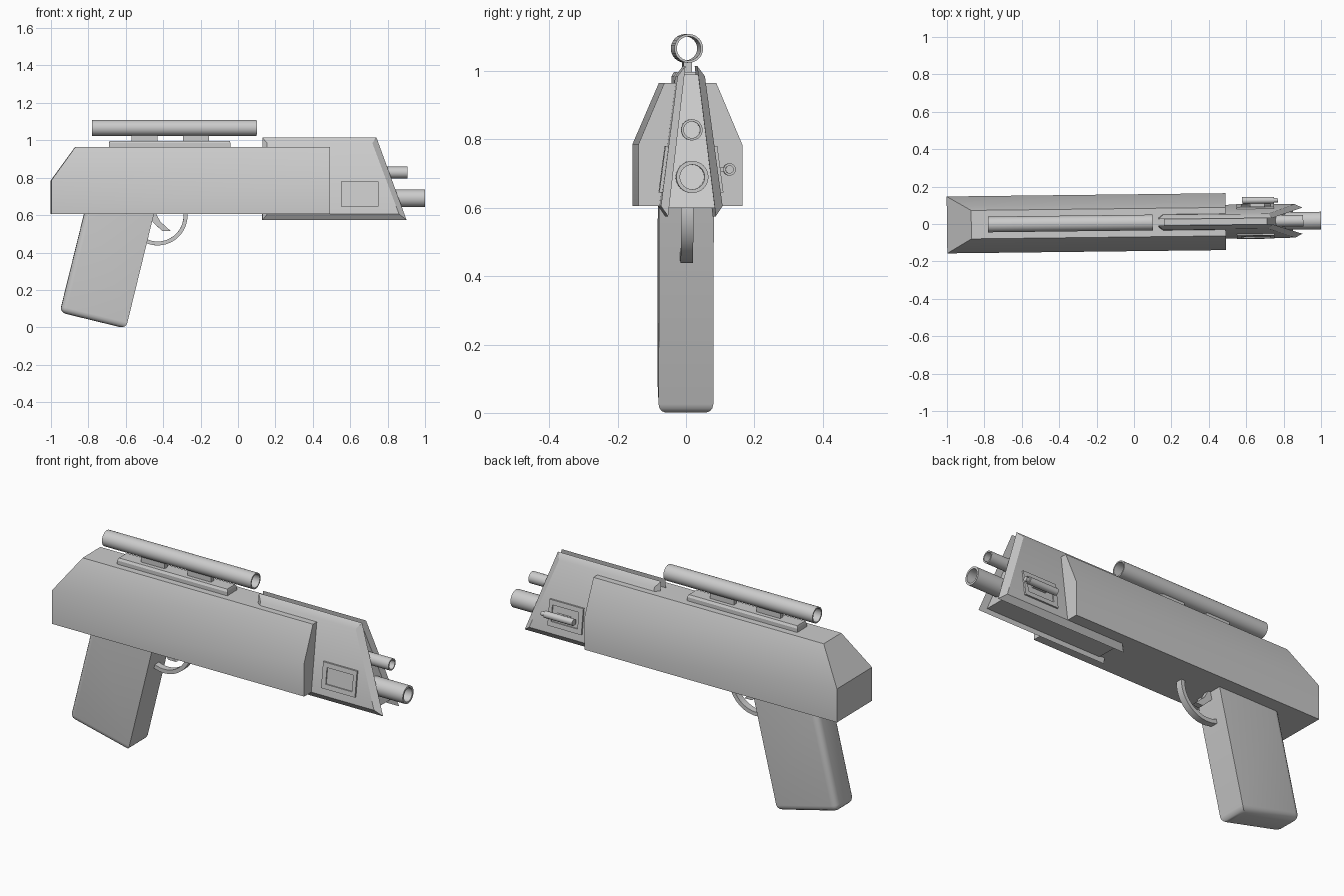
import bpy, bmesh, math
from mathutils import Matrix

if "Cube" in bpy.data.objects:
    bpy.data.objects.remove(bpy.data.objects["Cube"])

# The whole model sits slightly yawed on the grid
YAW = Matrix.Translation((0, 0.0068, 0)) @ Matrix.Rotation(0.0118, 4, 'Z')


def loft(name, loops, closed=False, bevel=None):
    """Skin a list of equal-length point loops; cap the ends unless closed."""
    bm = bmesh.new()
    rows = [[bm.verts.new(p) for p in loop] for loop in loops]
    n = len(rows[0])
    pairs = list(zip(rows, rows[1:])) + ([(rows[-1], rows[0])] if closed else [])
    for a, b in pairs:
        for i in range(n):
            j = (i + 1) % n
            bm.faces.new((a[i], a[j], b[j], b[i]))
    if not closed:
        bm.faces.new(rows[0])
        bm.faces.new(rows[-1])
    if bevel:
        pick, width, segs = bevel
        bmesh.ops.bevel(bm, geom=[e for e in bm.edges if pick(e)], offset=width,
                        segments=segs, profile=0.5, affect='EDGES')
    bmesh.ops.recalc_face_normals(bm, faces=bm.faces)
    bm.transform(YAW)
    me = bpy.data.meshes.new(name)
    bm.to_mesh(me)
    bm.free()
    me.shade_smooth()
    me.set_sharp_from_angle(angle=math.radians(30))
    ob = bpy.data.objects.new(name, me)
    bpy.context.collection.objects.link(ob)
    return ob


def rect(x0, x1, w, z):
    return [(x0, -w, z), (x1, -w, z), (x1, w, z), (x0, w, z)]


def slab(name, profile, w, bevel=None):
    """Extrude an xz profile symmetrically across y."""
    return loft(name, [[(x, y, z) for x, z in profile] for y in (-w, w)], bevel=bevel)


def ring(x, y, z, r, n=32):
    return [(x, y + r * math.cos(2 * math.pi * i / n), z + r * math.sin(2 * math.pi * i / n))
            for i in range(n)]


def tube(name, x0, x1, z, r, ri):
    loft(name, [ring(x0, 0, z, r), ring(x1, 0, z, r), ring(x1, 0, z, ri), ring(x0, 0, z, ri)],
         closed=True)


# Main receiver: straight lower sides, tapering upper half, sloped rear
loft("receiver", [rect(-1, .49, .152, .605), rect(-1, .49, .152, .785),
                  rect(-.87, .49, .076, .965)])

# Front core between the side plates
loft("front_core", [rect(.16, .85, .067, .6), rect(.16, .71, .021, .99)])

# Chamfered side plates and their framed panels, mirrored left and right
outer = [(.13, .575), (.90, .575), (.74, 1.015), (.13, 1.015)]
inner = [(.155, .605), (.86, .605), (.718, .985), (.155, .985)]


def y_in(z):
    return .017 + .12 * (1.015 - z)


def y_out(z, d=0):
    return .04 + .132 * (.985 - z) + d


def panel_loop(s, x0, x1, z0, z1, d):
    return [(x, s * y_out(z, d), z) for x, z in ((x0, z0), (x1, z0), (x1, z1), (x0, z1))]


for s, side in ((-1, "right"), (1, "left")):
    loft(side + "_plate", [[(x, s * y_in(z), z) for x, z in outer],
                           [(x, s * y_out(z), z) for x, z in inner]])
    big, small = (.55, .75, .645, .78), (.575, .73, .67, .755)
    loft(side + "_panel", [panel_loop(s, *big, -.008), panel_loop(s, *big, .009),
                           panel_loop(s, *small, .009), panel_loop(s, *small, .003)])

# Small charging rod on the left panel
loft("side_rod", [ring(.58, .112, .712, .018, 20), ring(.75, .112, .712, .018, 20),
                  ring(.75, .112, .712, .012, 20), ring(.77, .112, .712, .012, 20)])
loft("rod_bracket", [[(x, y, z) for x, y in ((.62, .07), (.70, .07), (.70, .108), (.62, .108))]
                     for z in (.705, .719)])

# Twin hollow barrels
tube("lower_barrel", .76, 1.0, .69, .047, .036)
tube("upper_barrel", .72, .905, .828, .031, .024)

# Sight tube, rail and mounts
tube("sight_tube", -.78, .10, 1.066, .042, .035)
loft("sight_rail", [rect(-.69, -.04, .041, .955), rect(-.69, -.04, .041, .985),
                    rect(-.685, -.045, .034, .997)])
for i, x in enumerate((-.5, -.225)):
    loft("sight_mount_%d" % (i + 1), [rect(x - .07, x + .07, .012, .99),
                                      rect(x - .07, x + .07, .012, 1.03)])


# Raked grip with rounded rear and bottom edges
def grip_edge(e):
    a, b = (v.co for v in e.verts)
    low = a.z < .2 and b.z < .2
    rear = a.x < -.8 and b.x < -.8 and abs(a.y - b.y) < .01
    return low or rear


slab("grip", [(-.82, .62), (-.447, .62), (-.60, -.006), (-.953, .08)], .08,
     (grip_edge, .032, 4))

# Trigger guard swept as an arc
guard = []
for i in range(21):
    a = math.radians(3 - 121 * i / 20)
    guard.append([(-.43 + r * math.cos(a), y, .598 + r * math.sin(a))
                  for r, y in ((.16, -.018), (.16, .018), (.139, .018), (.139, -.018))])
loft("trigger_guard", guard)

# Trigger
slab("trigger", [(-.48, .61), (-.44, .61), (-.415, .565), (-.36, .515), (-.405, .515),
                 (-.455, .562)], .015)
